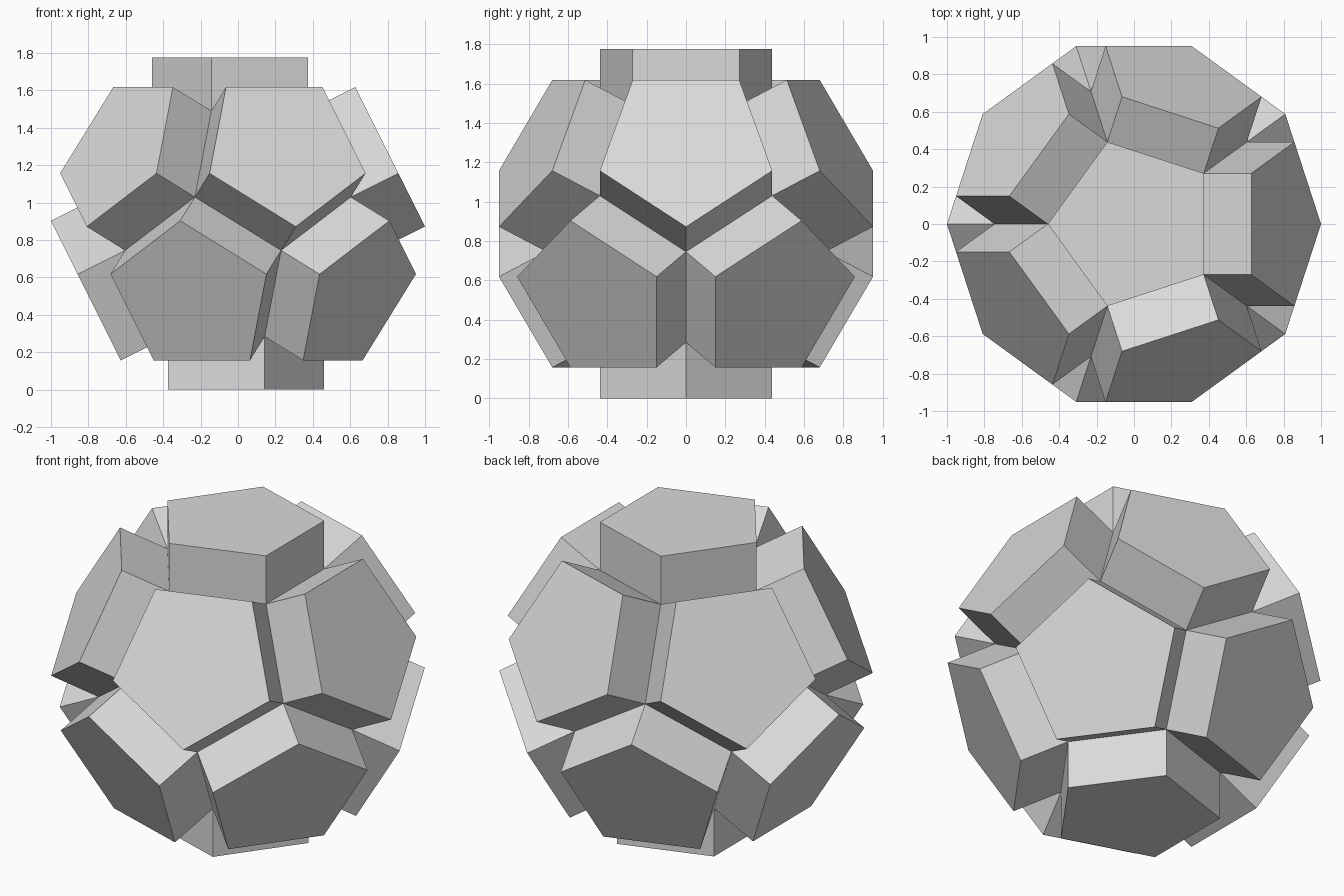
import bpy, bmesh
from math import pi, cos, sin, atan, tau
from mathutils import Matrix, Vector

cube = bpy.data.objects.get("Cube")
if cube:
    bpy.data.objects.remove(cube, do_unlink=True)

OUTER = 0.8875                      # centre to raised face
RADIUS = 0.461                      # pentagon corner radius
EDGE = 2 * RADIUS * sin(pi / 5)
INNER = 1.1135 * EDGE               # inradius of the core dodecahedron

grey = bpy.data.materials.new("light grey")
grey.use_nodes = True
grey.diffuse_color = (0.7, 0.7, 0.7, 1)
grey.node_tree.nodes["Principled BSDF"].inputs["Base Color"].default_value = (0.7, 0.7, 0.7, 1)


def pentagon_block(name, turn):
    """Raised pentagon prism standing on one face of the core."""
    bm = bmesh.new()
    rings = [[bm.verts.new((RADIUS * cos(k * tau / 5), RADIUS * sin(k * tau / 5), z))
              for k in range(5)] for z in (INNER, OUTER)]
    base = bm.faces.new(rings[0][::-1])
    bm.faces.new(rings[1])
    for k in range(5):
        j = (k + 1) % 5
        bm.faces.new((rings[0][k], rings[0][j], rings[1][j], rings[1][k]))
    # The base faces the hollow core, so only the walls and cap remain
    bmesh.ops.delete(bm, geom=[base], context='FACES_ONLY')
    bm.transform(Matrix.Translation(Vector((0, 0, OUTER))) @ turn)
    mesh = bpy.data.meshes.new(name)
    bm.to_mesh(mesh)
    bm.free()
    mesh.materials.append(grey)
    bpy.context.collection.objects.link(bpy.data.objects.new(name, mesh))


# Each half has a cap block and a ring of five; the lower half is the upper turned over
for half, flip in (("top", 0), ("bottom", pi)):
    over = Matrix.Rotation(flip, 4, 'Y')
    pentagon_block(half + "_cap_block", over @ Matrix.Rotation(pi, 4, 'Z'))
    for k in range(5):
        lean = Matrix.Rotation(k * tau / 5, 4, 'Z') @ Matrix.Rotation(atan(2), 4, 'Y')
        pentagon_block(f"{half}_ring_block_{k + 1}", over @ lean)
